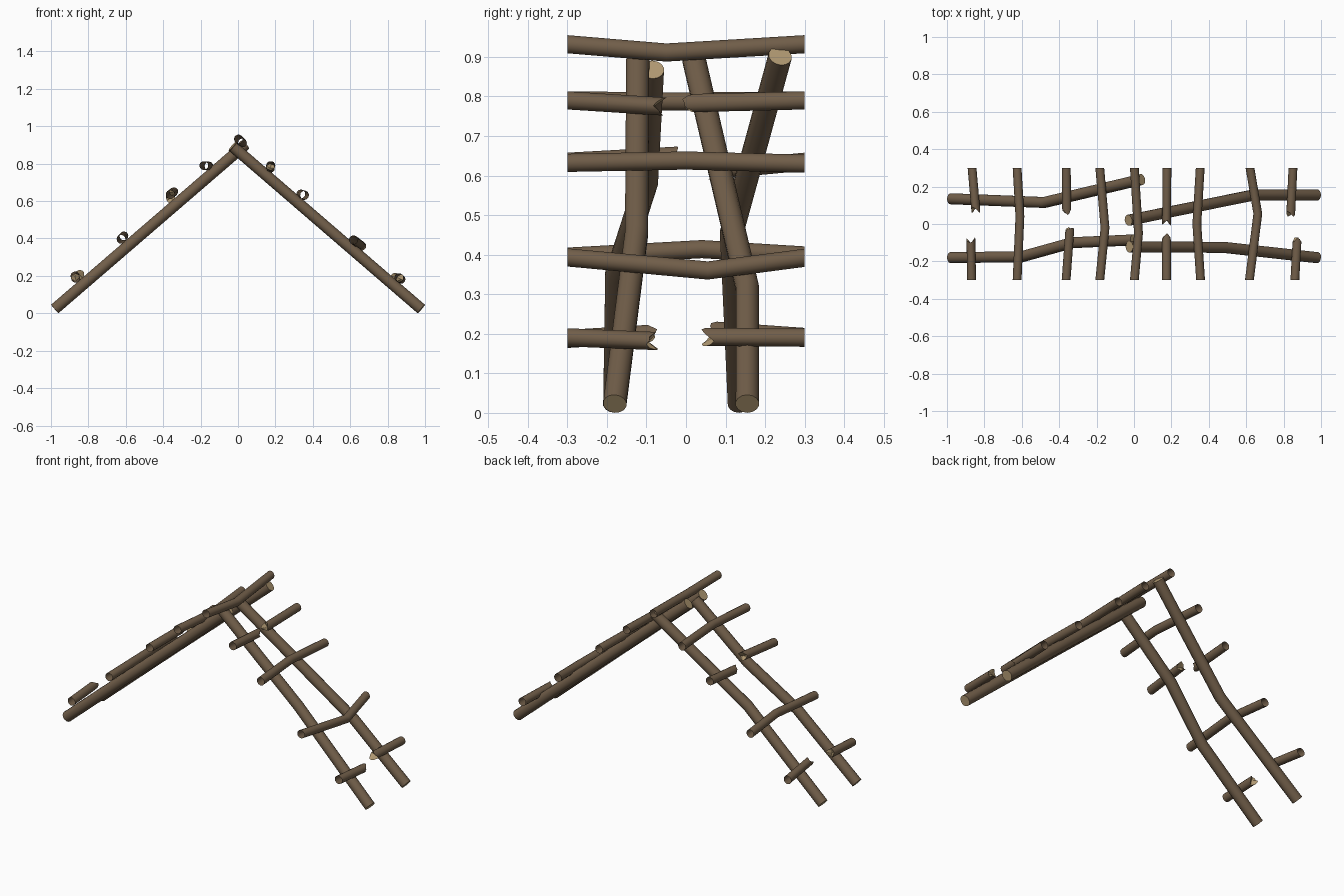
import bpy, bmesh, math, random
from mathutils import Vector

if "Cube" in bpy.data.objects:
    bpy.data.objects.remove(bpy.data.objects["Cube"])

random.seed(4)
SIDES = 14

def material(name, rgb):
    m = bpy.data.materials.new(name)
    m.diffuse_color = (*rgb, 1)
    m.use_nodes = True
    m.node_tree.nodes["Principled BSDF"].inputs["Base Color"].default_value = m.diffuse_color
    return m

BARK = material("brown bark", (0.165, 0.112, 0.067))
WOOD = material("pale cut wood", (0.44, 0.32, 0.17))

def log(name, pts, r, ref, caps=(None, None), flat_axis=None):
    """Round log through pts. caps: None = open, 'cut' = flat, 'broken' = splintered."""
    pts = [Vector(p) for p in pts]
    bm = bmesh.new()
    rings, last = [], len(pts) - 1
    for i, p in enumerate(pts):
        a, b = pts[max(i - 1, 0)], pts[min(i + 1, last)]
        along = (b - a).normalized()
        kind = caps[0] if i == 0 else caps[1] if i == last else None
        t = Vector(flat_axis) if flat_axis else along
        u = Vector(ref).cross(t).normalized()
        v = t.cross(u)
        outward = along * (1 if i == last else -1)
        phase = random.uniform(0, math.pi)
        ring = []
        for k in range(SIDES):
            ang = 2 * math.pi * k / SIDES
            co = p + (u * math.cos(ang) + v * math.sin(ang)) * r
            if kind == 'broken':
                co += outward * (0.013 * math.cos(2 * ang + phase) + random.uniform(-0.006, 0.006))
            ring.append(bm.verts.new(co))
        rings.append(ring)
        if kind == 'cut':
            bm.faces.new(ring).material_index = 1
        elif kind == 'broken':
            c = bm.verts.new(p - outward * 0.014)
            for k in range(SIDES):
                bm.faces.new((ring[k], ring[(k + 1) % SIDES], c)).material_index = 1
    for a, b in zip(rings, rings[1:]):
        for k in range(SIDES):
            j = (k + 1) % SIDES
            bm.faces.new((a[k], a[j], b[j], b[k]))
    bmesh.ops.recalc_face_normals(bm, faces=bm.faces)
    # make sure side normals of open tubes face outwards
    f = next(f for f in bm.faces if f.material_index == 0)
    mid = sum((v.co for v in rings[0] + rings[1]), Vector()) / (2 * SIDES)
    if f.normal.dot(f.calc_center_median() - mid) < 0:
        bmesh.ops.reverse_faces(bm, faces=bm.faces)
    me = bpy.data.meshes.new(name)
    bm.to_mesh(me)
    bm.free()
    me.materials.append(BARK)
    me.materials.append(WOOD)
    ob = bpy.data.objects.new(name, me)
    bpy.context.collection.objects.link(ob)
    bpy.ops.object.select_all(action='DESELECT')
    ob.select_set(True)
    bpy.context.view_layer.objects.active = ob
    bpy.ops.object.shade_smooth_by_angle(angle=math.radians(35))
    return ob

# Leaning rails: (x, y) paths, height follows the slope of the frame
rails = {
    "rail_left_back": [(-0.98, 0.135), (-0.48, 0.115), (0.04, 0.238)],
    "rail_left_front": [(-0.98, -0.18), (-0.6, -0.175), (-0.33, -0.1), (0.0, -0.085)],
    "rail_right_back": [(0.98, 0.155), (0.64, 0.155), (-0.03, 0.02)],
    "rail_right_front": [(0.98, -0.18), (0.48, -0.125), (-0.025, -0.122)],
}
for name, path in rails.items():
    side = -1 if "left" in name else 1
    log(name, [(x, y, 0.023 + 0.862 * (0.98 - side * x)) for x, y in path],
        0.03, (0, 1, 0), ('cut', 'cut'))

# Whole rungs, each slightly bent in the middle
rungs = {
    "ridge_pole": [(0.002, -0.3, 0.932), (0.024, -0.05, 0.911), (0.002, 0.3, 0.932)],
    "rung_left_low": [(-0.625, -0.3, 0.395), (-0.61, 0.04, 0.414), (-0.625, 0.3, 0.398)],
    "rung_left_high": [(-0.183, -0.3, 0.79), (-0.155, -0.02, 0.787), (-0.183, 0.3, 0.79)],
    "rung_right_high": [(0.356, -0.3, 0.632), (0.336, 0.0, 0.638), (0.354, 0.3, 0.63)],
    "rung_right_low": [(0.617, -0.3, 0.393), (0.662, 0.055, 0.36), (0.62, 0.3, 0.392)],
}
for name, path in rungs.items():
    log(name, path, 0.0235, (0, 0, 1), flat_axis=(0, 1, 0))

# Snapped rungs: outer end to splintered inner end
broken = {
    "broken_rung_left_bottom_front": [(-0.868, -0.3, 0.187), (-0.872, -0.09, 0.2)],
    "broken_rung_left_bottom_back": [(-0.866, 0.3, 0.192), (-0.846, 0.073, 0.208)],
    "broken_rung_left_middle_front": [(-0.363, -0.3, 0.635), (-0.343, -0.028, 0.65)],
    "broken_rung_left_middle_back": [(-0.362, 0.3, 0.635), (-0.36, 0.066, 0.613)],
    "broken_rung_right_top_front": [(0.174, -0.3, 0.79), (0.173, -0.065, 0.775)],
    "broken_rung_right_top_back": [(0.176, 0.3, 0.79), (0.174, 0.006, 0.783)],
    "broken_rung_right_bottom_front": [(0.86, -0.3, 0.191), (0.872, -0.085, 0.182)],
    "broken_rung_right_bottom_back": [(0.85, 0.3, 0.19), (0.838, 0.056, 0.192)],
}
for name, path in broken.items():
    log(name, path, 0.0235, (0, 0, 1), (None, 'broken'), (0, 1, 0))
